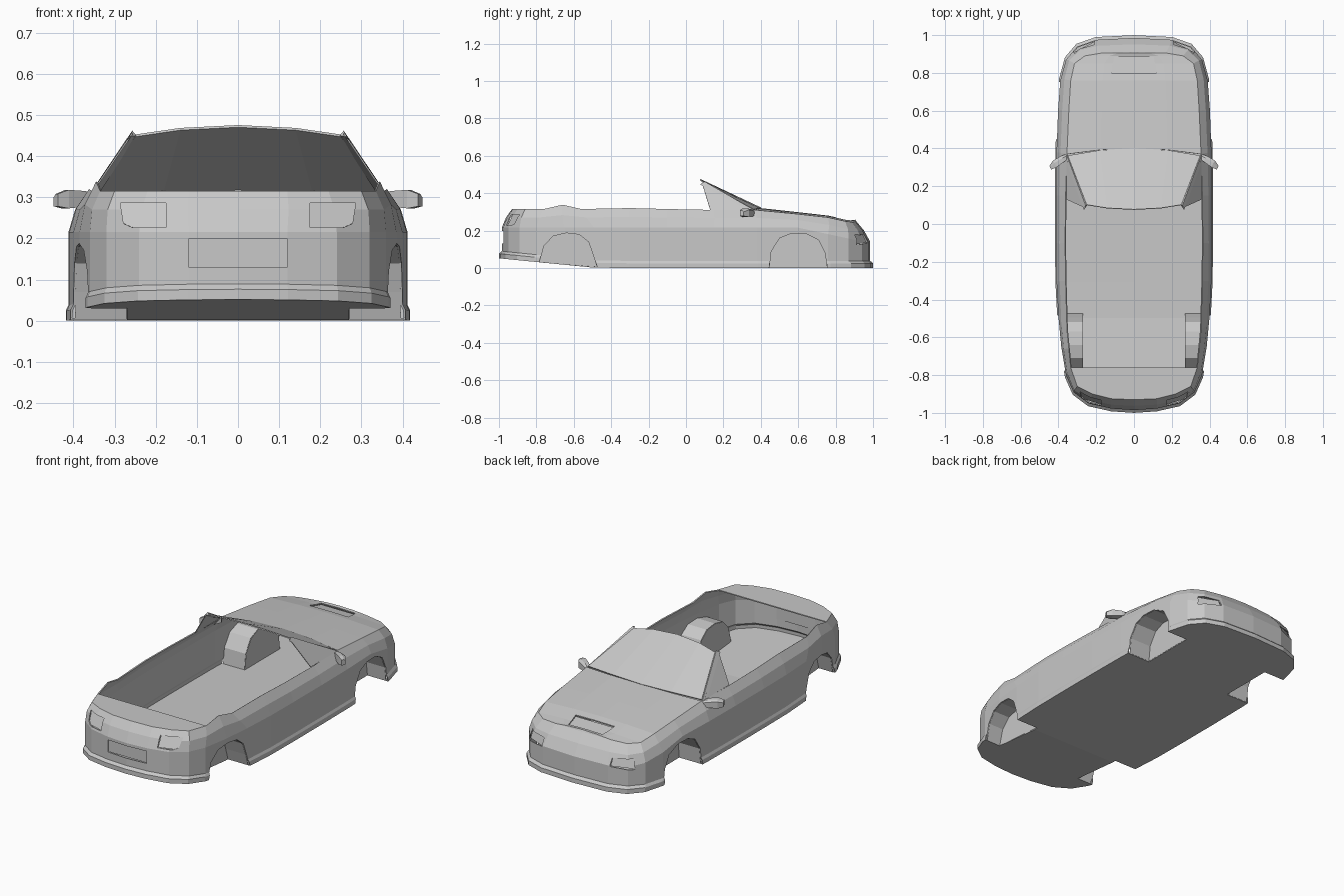
import bpy, bmesh
from mathutils import Vector
from mathutils.bvhtree import BVHTree

if "Cube" in bpy.data.objects:
    bpy.data.objects.remove(bpy.data.objects["Cube"])

grey = bpy.data.materials.new("body_grey")
grey.diffuse_color = (0.58, 0.58, 0.58, 1)
grey.use_nodes = True
grey.node_tree.nodes["Principled BSDF"].inputs["Base Color"].default_value = grey.diffuse_color

# Half outline of the lower body (x, y), tail to nose
OUT = [(0, -.985), (.12, -.977), (.24, -.95), (.32, -.89), (.36, -.80), (.385, -.65),
       (.40, -.49), (.41, -.3), (.412, -.1), (.412, .15), (.41, .38), (.402, .6),
       (.39, .76), (.36, .87), (.30, .94), (.2, .975), (0, .985)]
# Matching belt line (x, y, z)
BELT = [(0, -.93, .315), (.12, -.925, .315), (.22, -.90, .315), (.30, -.86, .315),
        (.335, -.76, .315), (.345, -.66, .338), (.355, -.56, .315), (.362, -.3, .32),
        (.365, -.1, .315), (.362, .15, .31), (.355, .37, .31), (.345, .6, .288),
        (.335, .76, .27), (.315, .85, .25), (.26, .89, .245), (.17, .905, .248), (0, .91, .25)]
N = len(OUT)


def new_object(name, bm, merge=True):
    if merge:
        bmesh.ops.remove_doubles(bm, verts=bm.verts, dist=1e-5)
    me = bpy.data.meshes.new(name)
    bm.to_mesh(me)
    bm.free()
    ob = bpy.data.objects.new(name, me)
    bpy.context.collection.objects.link(ob)
    me.materials.append(grey)
    return ob


def add_face(bm, pts):
    return bm.faces.new([bm.verts.new(p) for p in pts])


def mirror(ob):
    m = ob.modifiers.new("mirror", 'MIRROR')
    m.use_clip = True


def solidify(ob, t, offset=-1):
    m = ob.modifiers.new("thickness", 'SOLIDIFY')
    m.thickness, m.offset = t, offset


def prism(bm, a, b):
    add_face(bm, a)
    add_face(bm, b[::-1])
    for i in range(len(a)):
        j = (i + 1) % len(a)
        add_face(bm, [a[j], a[i], b[i], b[j]])


def half_width(y):
    for (x0, y0), (x1, y1) in zip(OUT, OUT[1:]):
        if y0 <= y <= y1:
            return x0 + (x1 - x0) * (y - y0) / (y1 - y0)


# Body shell: stacked outlines, plus hood, rear deck and floor
def column(i):
    x, y = OUT[i]
    b = Vector(BELT[i])
    zb = max(0, (-.47 - y) * .1)
    zm = .215 - .075 * min(1, max(0, (y - .6) / .35))
    m = Vector((x, y, zm))
    bulge = m.lerp(b, .55)
    bulge.x *= 1.025
    bulge.y *= 1.008
    return [Vector((x * 1.015, y * 1.015, zb)), Vector((x * 1.015, y * 1.015, zb + .025)),
            Vector((x, y, zb + .038)), m, bulge, b]


cols = [column(i) for i in range(N)]


def across(i, f):
    x, y, z = BELT[i]
    front = i >= 10
    c = (1 - f * f)
    return Vector((x * f, y + (.03 * c if i == 10 else 0), z + (.01 * c if front and i < 16 else 0)))


bm = bmesh.new()
for i in range(N - 1):
    for r in range(5):
        add_face(bm, [cols[i][r], cols[i + 1][r], cols[i + 1][r + 1], cols[i][r + 1]])
    a, b = cols[i][0], cols[i + 1][0]
    add_face(bm, [Vector((0, a.y, a.z)), Vector((0, b.y, b.z)), b, a])
    if i < 4 or i >= 10:
        for f in (0, .5):
            add_face(bm, [across(i, f), across(i, f + .5), across(i + 1, f + .5), across(i + 1, f)])
bmesh.ops.remove_doubles(bm, verts=bm.verts, dist=1e-5)
bmesh.ops.dissolve_degenerate(bm, dist=1e-5, edges=bm.edges)
body = new_object("body_shell", bm)
mirror(body)
bpy.context.view_layer.update()
tree = BVHTree.FromObject(body, bpy.context.evaluated_depsgraph_get())
solidify(body, .006)

cut = bmesh.new()

# Wheel arches: openings in the shell and liners inside
ARCHES = {
    "rear": [(-.785, .03), (-.76, .12), (-.71, .172), (-.64, .188), (-.57, .18), (-.52, .14),
             (-.495, .07), (-.475, .005)],
    "front": [(.445, .003), (.455, .09), (.50, .16), (.56, .185), (.64, .185), (.71, .15),
              (.745, .08), (.755, .003)]}
for name, arch in ARCHES.items():
    loop = [(arch[0][0], -.1)] + arch + [(arch[-1][0], -.1)]
    for s in (1, -1):
        prism(cut, [(s * .27, y, z) for y, z in loop], [(s * .55, y, z) for y, z in loop])
    bm = bmesh.new()
    add_face(bm, [(.27, y, z) for y, z in arch])
    for (y0, z0), (y1, z1) in zip(arch, arch[1:]):
        add_face(bm, [(.27, y0, z0), (.27, y1, z1), (half_width(y1) - .005, y1, z1),
                      (half_width(y0) - .005, y0, z0)])
    liner = new_object(name + "_wheel_liner", bm)
    mirror(liner)
    solidify(liner, .003, 0)


# Recessed panels: a hole in the shell with a sunken plate behind it
def recess(name, pts, out, depth=.007):
    out = Vector(out)
    hits = []
    for p in pts:
        hit = tree.ray_cast(Vector(p) + out * 2, -out)[0]
        if hit is None:
            return
        hits.append(hit)
    prism(cut, [h + out * .04 for h in hits], [h - out * .035 for h in hits])
    bm = bmesh.new()
    add_face(bm, [h - out * depth for h in hits])
    solidify(new_object(name, bm), .002, 0)


recess("rear_plate", [(-.12, 0, .13), (.12, 0, .13), (.12, 0, .198), (-.12, 0, .198)], (0, -1, 0))
for side, s in (("right", 1), ("left", -1)):
    recess(side + "_tail_light", [(s * .175, 0, .226), (s * .255, 0, .226), (s * .278, 0, .236),
                                  (s * .286, 0, .286), (s * .175, 0, .286)], (0, -1, 0))
    recess(side + "_headlight", [(s * .21, 0, .135), (s * .325, 0, .125), (s * .315, 0, .18),
                                 (s * .21, 0, .175)], (0, 1, 0))
recess("hood_vent", [(-.12, .80, 0), (.12, .80, 0), (.105, .885, 0), (-.105, .885, 0)], (0, 0, 1), .009)

bmesh.ops.remove_doubles(cut, verts=cut.verts, dist=1e-5)
bmesh.ops.recalc_face_normals(cut, faces=cut.faces)
cutter = new_object("opening_cutter", cut)
cutter.hide_render = True
cutter.hide_viewport = True
m = body.modifiers.new("openings", 'BOOLEAN')
m.operation, m.object, m.solver, m.use_self = 'DIFFERENCE', cutter, 'EXACT', True

# Windshield
base = [(0, .40, .317), (.18, .388, .316), (.35, .36, .308)]
top = [(0, .075, .47), (.14, .082, .463), (.25, .10, .447)]
bm = bmesh.new()
for i in range(2):
    add_face(bm, [base[i], base[i + 1], top[i + 1], top[i]])
shield = new_object("windshield", bm)
mirror(shield)
solidify(shield, .006)

# Windshield pillars and quarter windows
bm = bmesh.new()
prism(bm, [(.338, .355, .308), (.358, .37, .306), (.362, .335, .306)],
      [(.247, .10, .45), (.257, .10, .462), (.265, .075, .447)])
bmesh.ops.recalc_face_normals(bm, faces=bm.faces)
mirror(new_object("windshield_pillar", bm))
bm = bmesh.new()
add_face(bm, [(.357, .13, .308), (.357, .35, .308), (.257, .085, .455)])
quarter = new_object("quarter_window", bm)
mirror(quarter)
solidify(quarter, .004, 0)


# Side mirrors: tapered housing swept back from the door
def mirror_ring(x, y, z0, z1, d):
    return [(x - d * .5, y - d, z0), (x + d * .5, y + d, z0), (x + d * .5, y + d, z1 - .008),
            (x, y + d * .3, z1), (x - d * .5, y - d, z1)]


rings = [mirror_ring(.352, .36, .283, .306, .010), mirror_ring(.378, .345, .277, .315, .016),
         mirror_ring(.42, .318, .273, .318, .018), mirror_ring(.443, .298, .278, .308, .010)]
bm = bmesh.new()
for a, b in zip(rings, rings[1:]):
    for i in range(5):
        j = (i + 1) % 5
        add_face(bm, [a[i], a[j], b[j], b[i]])
add_face(bm, rings[0])
add_face(bm, rings[-1])
bmesh.ops.remove_doubles(bm, verts=bm.verts, dist=1e-5)
bmesh.ops.recalc_face_normals(bm, faces=bm.faces)
mirror(new_object("side_mirror", bm))
